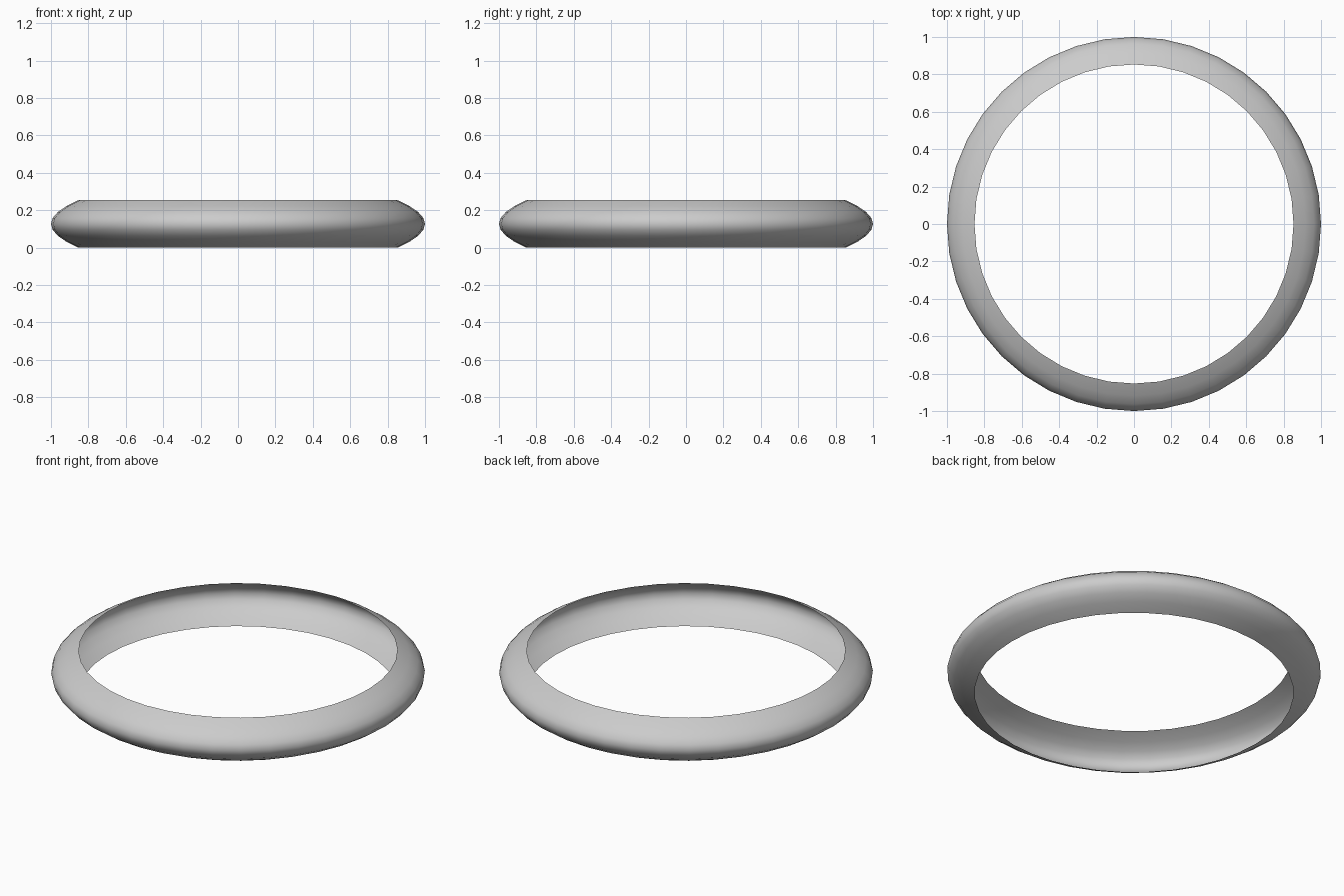
import bpy, bmesh, math

if "Cube" in bpy.data.objects:
    bpy.data.objects.remove(bpy.data.objects["Cube"])

SEGMENTS = 40            # sides around the ring
STEPS = 8                # bands across the bulging profile
R_OUT, R_RIM, HEIGHT = 1.0, 0.853, 0.254

# Open bulging band: a curved profile swept round the z axis
bm = bmesh.new()
rings = []
for i in range(STEPS + 1):
    t = -1 + 2 * i / STEPS
    r = R_OUT - (R_OUT - R_RIM) * t * t
    z = HEIGHT * (t + 1) / 2
    rings.append([bm.verts.new((r * math.cos(a), r * math.sin(a), z))
                  for a in (2 * math.pi * k / SEGMENTS for k in range(SEGMENTS))])
for low, high in zip(rings, rings[1:]):
    for k in range(SEGMENTS):
        n = (k + 1) % SEGMENTS
        bm.faces.new((low[k], low[n], high[n], high[k])).smooth = True

mesh = bpy.data.meshes.new("ring_band")
bm.to_mesh(mesh)
bm.free()
ring = bpy.data.objects.new("ring_band", mesh)
bpy.context.collection.objects.link(ring)
